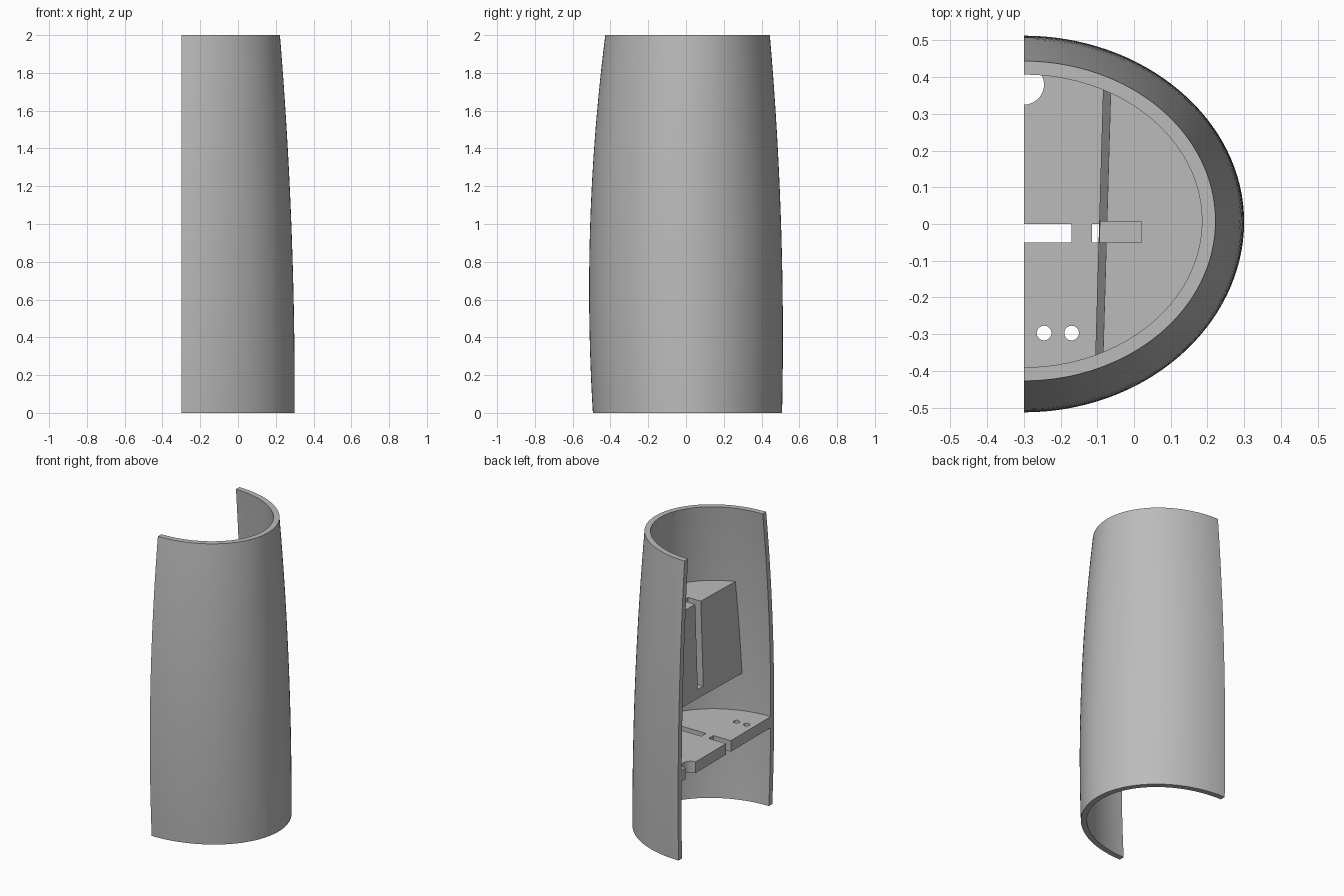
import bpy, bmesh, math
from mathutils import Vector

cube = bpy.data.objects.get("Cube")
if cube:
    bpy.data.objects.remove(cube, do_unlink=True)

CUT_X = -0.3      # plane that halves the body
WALL = 0.037
SEGS, LEVELS = 64, 24

grey = bpy.data.materials.new("plain_grey")
grey.use_nodes = True
grey.diffuse_color = (0.5, 0.5, 0.5, 1)
grey.node_tree.nodes["Principled BSDF"].inputs["Base Color"].default_value = grey.diffuse_color


def add_object(name, bm):
    bmesh.ops.recalc_face_normals(bm, faces=bm.faces)
    mesh = bpy.data.meshes.new(name)
    bm.to_mesh(mesh)
    bm.free()
    mesh.materials.append(grey)
    obj = bpy.data.objects.new(name, mesh)
    bpy.context.collection.objects.link(obj)
    return obj


def activate(obj):
    bpy.ops.object.select_all(action='DESELECT')
    obj.select_set(True)
    bpy.context.view_layer.objects.active = obj


def half_ring(z, inset):
    """Half ellipse of the bulging body at height z."""
    front = -0.513 + 0.047 * (z - 0.65) ** 2 + inset
    back = 0.513 - 0.027 * (z - 0.4) ** 2 - inset
    reach = 0.6 - 0.0216 * (z - 0.1) ** 2 - inset
    mid, half = (front + back) / 2, (back - front) / 2
    angles = [math.pi * (i / SEGS - 0.5) for i in range(SEGS + 1)]
    return [Vector((CUT_X + reach * math.cos(a), mid + half * math.sin(a), z)) for a in angles]


def loft(name, sections):
    """Skin closed sections and cap both ends."""
    bm = bmesh.new()
    rings = [[bm.verts.new(p) for p in s] for s in sections]
    n = len(rings[0])
    for low, high in zip(rings, rings[1:]):
        for i in range(n):
            j = (i + 1) % n
            bm.faces.new((low[i], low[j], high[j], high[i]))
    for ring in (rings[0], rings[-1]):
        bm.faces.new(ring)
    return add_object(name, bm)


def box(name, low, high):
    bm = bmesh.new()
    bmesh.ops.create_cube(bm, size=1)
    for v in bm.verts:
        v.co = [h if c > 0 else l for c, l, h in zip(v.co, low, high)]
    return add_object(name, bm)


def rod(x, y, radius):
    bm = bmesh.new()
    bmesh.ops.create_cone(bm, cap_ends=True, segments=32, radius1=radius, radius2=radius, depth=1)
    bmesh.ops.translate(bm, verts=bm.verts, vec=(x, y, 0.55))
    return add_object("hole_cutter", bm)


def boolean(obj, tool, operation):
    tool.hide_render = True
    activate(obj)
    mod = obj.modifiers.new("cut", 'BOOLEAN')
    mod.object, mod.operation, mod.solver = tool, operation, 'EXACT'
    bpy.ops.object.modifier_apply(modifier=mod.name)
    bpy.data.objects.remove(tool, do_unlink=True)


def fit_inside(obj):
    """Trim a part to the inner wall, sunk slightly into it."""
    z_levels = [2 * k / LEVELS for k in range(LEVELS + 1)]
    boolean(obj, loft("inner_volume", [half_ring(z, WALL - 0.007) for z in z_levels]), 'INTERSECT')


# Curved half shell
levels = [2 * k / LEVELS for k in range(LEVELS + 1)]
shell = loft("half_shell", [half_ring(z, 0) + half_ring(z, WALL)[::-1] for z in levels])
activate(shell)
bpy.ops.object.shade_smooth_by_angle(angle=math.radians(30))

# Shelf with notch, slot and holes
shelf = box("shelf", (-0.5, -0.7, 0.522), (0.5, 0.7, 0.597))
fit_inside(shelf)
boolean(shelf, box("notch_cutter", (-0.5, -0.05, 0.4), (-0.17, 0, 0.8)), 'DIFFERENCE')
boolean(shelf, box("slot_cutter", (-0.115, -0.05, 0.4), (0.08, 0, 0.8)), 'DIFFERENCE')
for x, y, radius in ((CUT_X, 0.38, 0.055), (-0.245, -0.297, 0.02), (-0.17, -0.297, 0.02)):
    boolean(shelf, rod(x, y, radius), 'DIFFERENCE')

# Support block with a leaning face and a vertical slot
TOP, BOTTOM = 1.48, 0.85
block = box("support_block", (-0.1, -0.7, BOTTOM), (0.5, 0.7, TOP))
for v in block.data.vertices:
    if v.co.x < 0:
        v.co.x = -0.074 + 0.029 * v.co.y - 0.021 * (TOP - v.co.z) / (TOP - BOTTOM)
fit_inside(block)
boolean(block, box("block_slot_cutter", (-0.4, -0.05, 0.91), (0.02, 0.007, 1.7)), 'DIFFERENCE')
